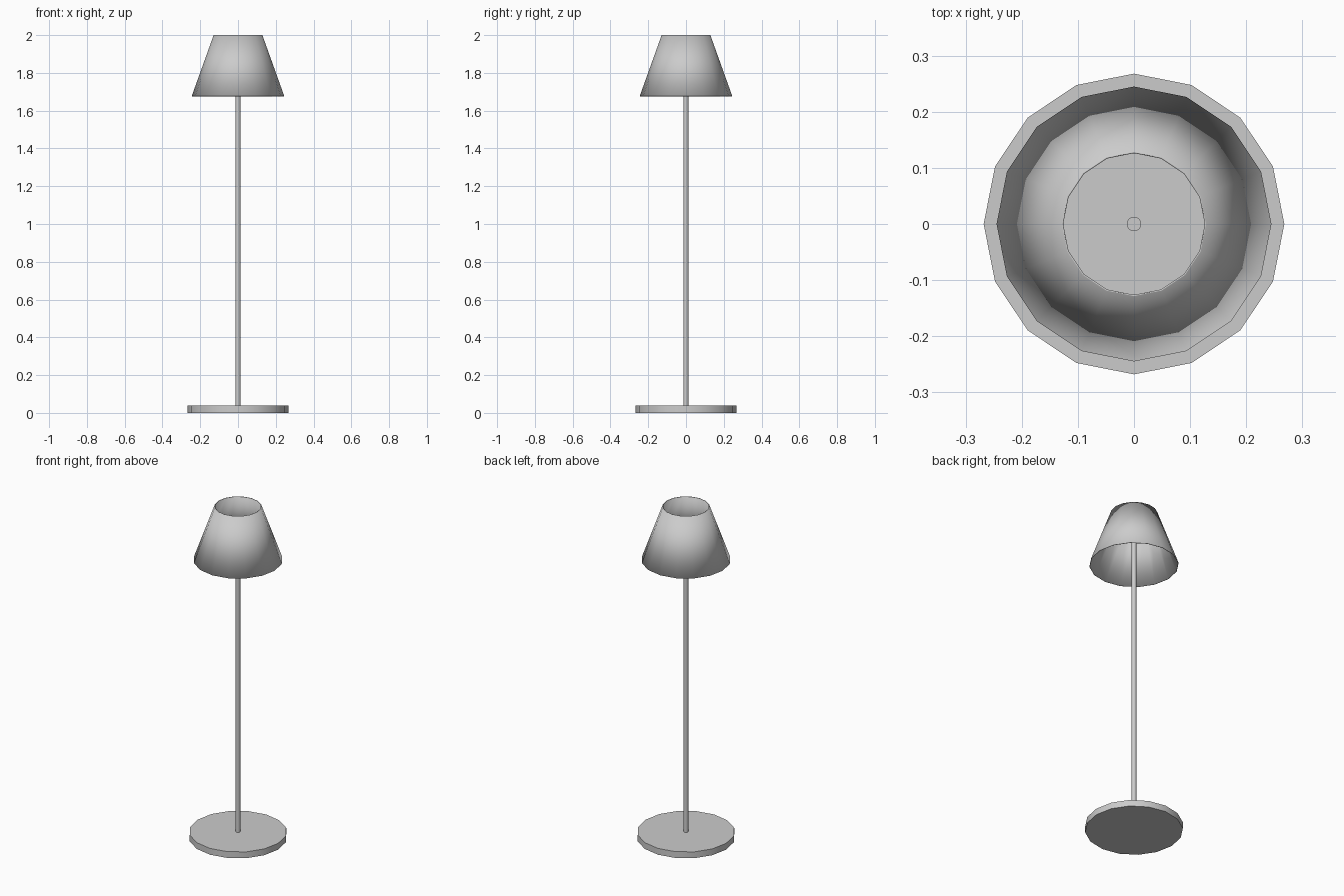
import bpy, math

cube = bpy.data.objects.get("Cube")
if cube:
    bpy.data.objects.remove(cube, do_unlink=True)

# Single grey finish for the whole lamp
grey = bpy.data.materials.new("light_grey")
grey.use_nodes = True
colour = (0.6, 0.6, 0.6, 1)
grey.diffuse_color = colour
grey.node_tree.nodes["Principled BSDF"].inputs["Base Color"].default_value = colour


def finish(name):
    obj = bpy.context.object
    obj.name = name
    obj.data.materials.append(grey)
    bpy.ops.object.shade_smooth_by_angle(angle=math.radians(30))
    return obj


def rod(name, radius, bottom, top, sides=16):
    bpy.ops.mesh.primitive_cylinder_add(
        vertices=sides, radius=radius, depth=top - bottom,
        location=(0, 0, (bottom + top) / 2))
    return finish(name)


# Flat sixteen-sided foot and slim pole
rod("base", 0.268, 0, 0.038)
rod("pole", 0.013, 0.038, 1.85)

# Thin tapered shade, open at both ends
low, high = 1.677, 2.0
bpy.ops.mesh.primitive_cone_add(
    vertices=16, radius1=0.245, radius2=0.129, depth=high - low,
    end_fill_type='NOTHING', location=(0, 0, (low + high) / 2))
shade = finish("shade")
wall = shade.modifiers.new("wall", 'SOLIDIFY')
wall.thickness = 0.003
wall.offset = -1
